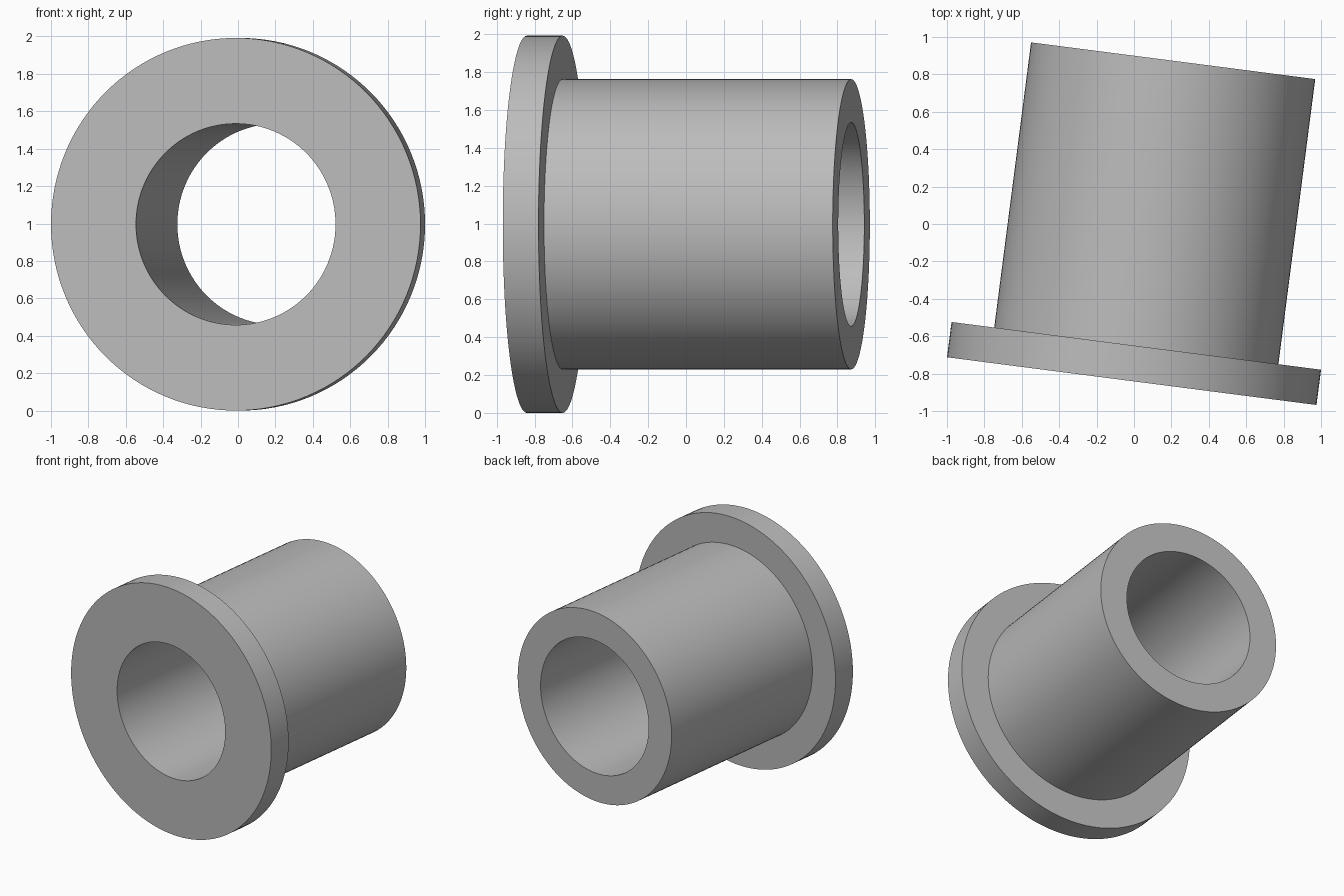
import bpy
import bmesh
import math
from mathutils import Matrix, Vector

if "Cube" in bpy.data.objects:
    bpy.data.objects.remove(bpy.data.objects["Cube"], do_unlink=True)

# Main sizes
FLANGE_R, BARREL_R, BORE_R = 0.996, 0.766, 0.538
FLANGE_T, LENGTH = 0.19, 1.727
YAW = math.radians(-7.36)
SEGMENTS = 128

grey = bpy.data.materials.new("plain grey")
grey.use_nodes = True
colour = (0.5, 0.5, 0.5, 1.0)
grey.diffuse_color = colour
grey.node_tree.nodes["Principled BSDF"].inputs["Base Color"].default_value = colour

# Closed cross-section (radius, distance along the axis) spun around the y axis
profile = [(BORE_R, 0), (FLANGE_R, 0), (FLANGE_R, FLANGE_T),
           (BARREL_R, FLANGE_T), (BARREL_R, LENGTH), (BORE_R, LENGTH)]
bm = bmesh.new()
verts = [bm.verts.new((r, d, 0)) for r, d in profile]
edges = [bm.edges.new((a, b)) for a, b in zip(verts, verts[1:] + verts[:1])]
bmesh.ops.spin(bm, geom=verts + edges, cent=(0, 0, 0), axis=(0, 1, 0),
               angle=math.tau, steps=SEGMENTS, use_merge=True)
bmesh.ops.remove_doubles(bm, verts=bm.verts, dist=0.0001)
bmesh.ops.recalc_face_normals(bm, faces=bm.faces)

# Turn the bushing slightly and stand it on the ground
place = Matrix.Translation(Vector((-0.012, -0.84, FLANGE_R)))
bm.transform(place @ Matrix.Rotation(YAW, 4, "Z"))
mesh = bpy.data.meshes.new("flanged_bushing")
bm.to_mesh(mesh)
bm.free()
mesh.materials.append(grey)

bushing = bpy.data.objects.new("flanged_bushing", mesh)
bpy.context.collection.objects.link(bushing)
bpy.ops.object.select_all(action="DESELECT")
bushing.select_set(True)
bpy.context.view_layer.objects.active = bushing
bpy.ops.object.shade_smooth_by_angle(angle=math.radians(30))
